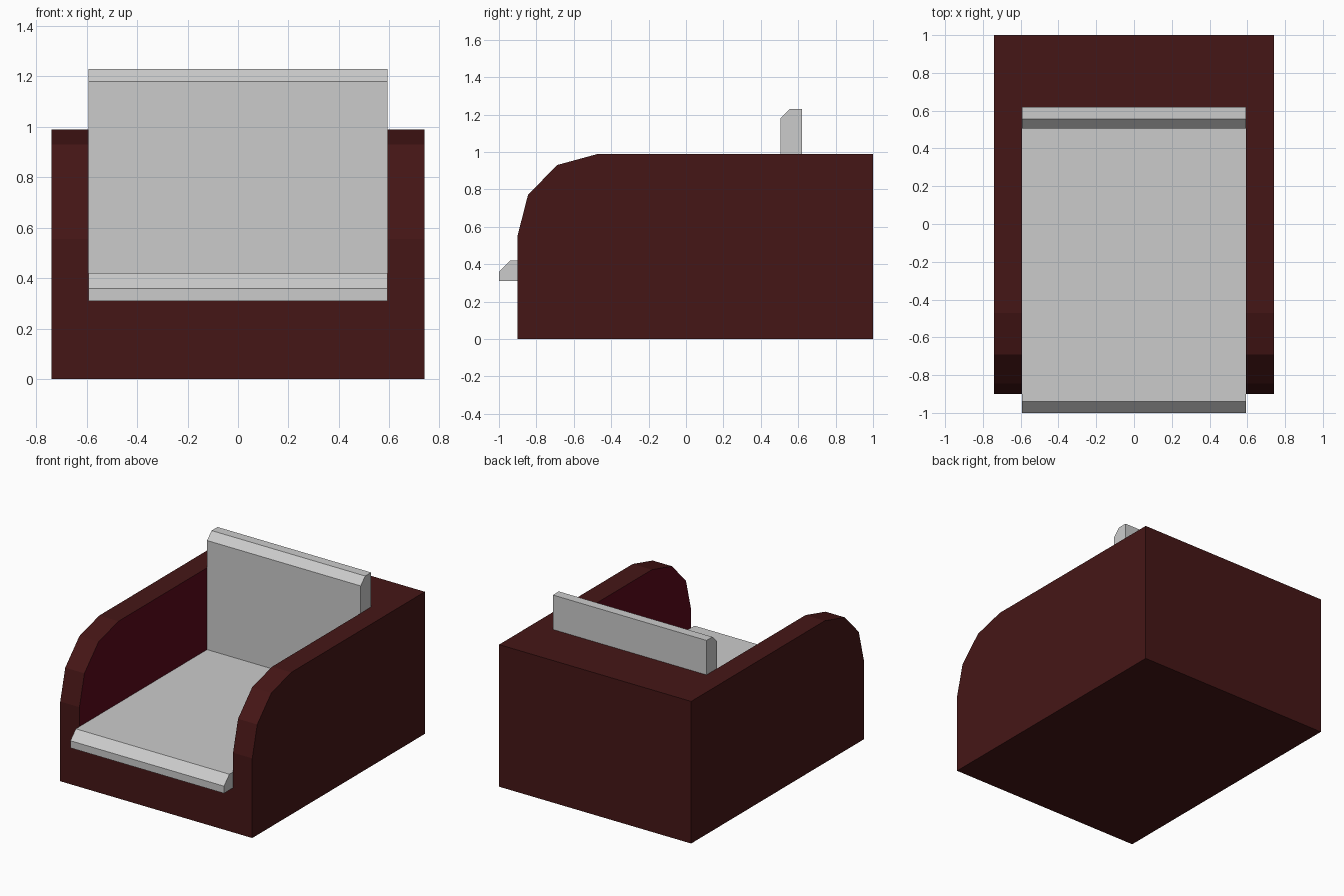
import bpy, bmesh

if "Cube" in bpy.data.objects:
    bpy.data.objects.remove(bpy.data.objects["Cube"])


def material(name, rgb):
    mat = bpy.data.materials.new(name)
    mat.diffuse_color = (*rgb, 1)
    mat.use_nodes = True
    mat.node_tree.nodes["Principled BSDF"].inputs["Base Color"].default_value = mat.diffuse_color
    return mat


def prism(name, profile, half_width, mat=None):
    """Extrude a (y, z) side profile symmetrically across x."""
    bm = bmesh.new()
    face = bm.faces.new([bm.verts.new((-half_width, y, z)) for y, z in profile])
    new = bmesh.ops.extrude_face_region(bm, geom=[face])["geom"]
    verts = [g for g in new if isinstance(g, bmesh.types.BMVert)]
    bmesh.ops.translate(bm, verts=verts, vec=(2 * half_width, 0, 0))
    bmesh.ops.recalc_face_normals(bm, faces=bm.faces)
    mesh = bpy.data.meshes.new(name)
    bm.to_mesh(mesh)
    bm.free()
    if mat:
        mesh.materials.append(mat)
    obj = bpy.data.objects.new(name, mesh)
    bpy.context.collection.objects.link(obj)
    return obj


outer = material("dark_red", (0.06, 0.008, 0.008))
inner = material("inner_red", (0.105, 0.003, 0.011))

# Armchair shell: rounded arm fronts, solid base and back
shell = prism("shell", [(-0.9, 0), (-0.9, 0.555), (-0.845, 0.77), (-0.69, 0.93),
                        (-0.47, 0.99), (1, 0.99), (1, 0)], 0.74, outer)

# Hollow between the arms
cutter = prism("seat_cutter", [(-1.2, 0.31), (-1.2, 1.5), (0.62, 1.5), (0.62, 0.31)],
               0.592, inner)
cutter.hide_render = True
cut = shell.modifiers.new("hollow", 'BOOLEAN')
cut.operation = 'DIFFERENCE'
cut.solver = 'EXACT'
cut.material_mode = 'TRANSFER'
cut.object = cutter
bpy.context.view_layer.objects.active = shell
bpy.ops.object.modifier_apply(modifier=cut.name)
bpy.data.objects.remove(cutter)

# Seat and backrest cushion in one L-shaped piece with chamfered front edges
prism("cushion", [(-1, 0.31), (-1, 0.36), (-0.94, 0.42), (0.505, 0.42), (0.505, 1.18),
                  (0.555, 1.23), (0.62, 1.23), (0.62, 0.31)], 0.592)
